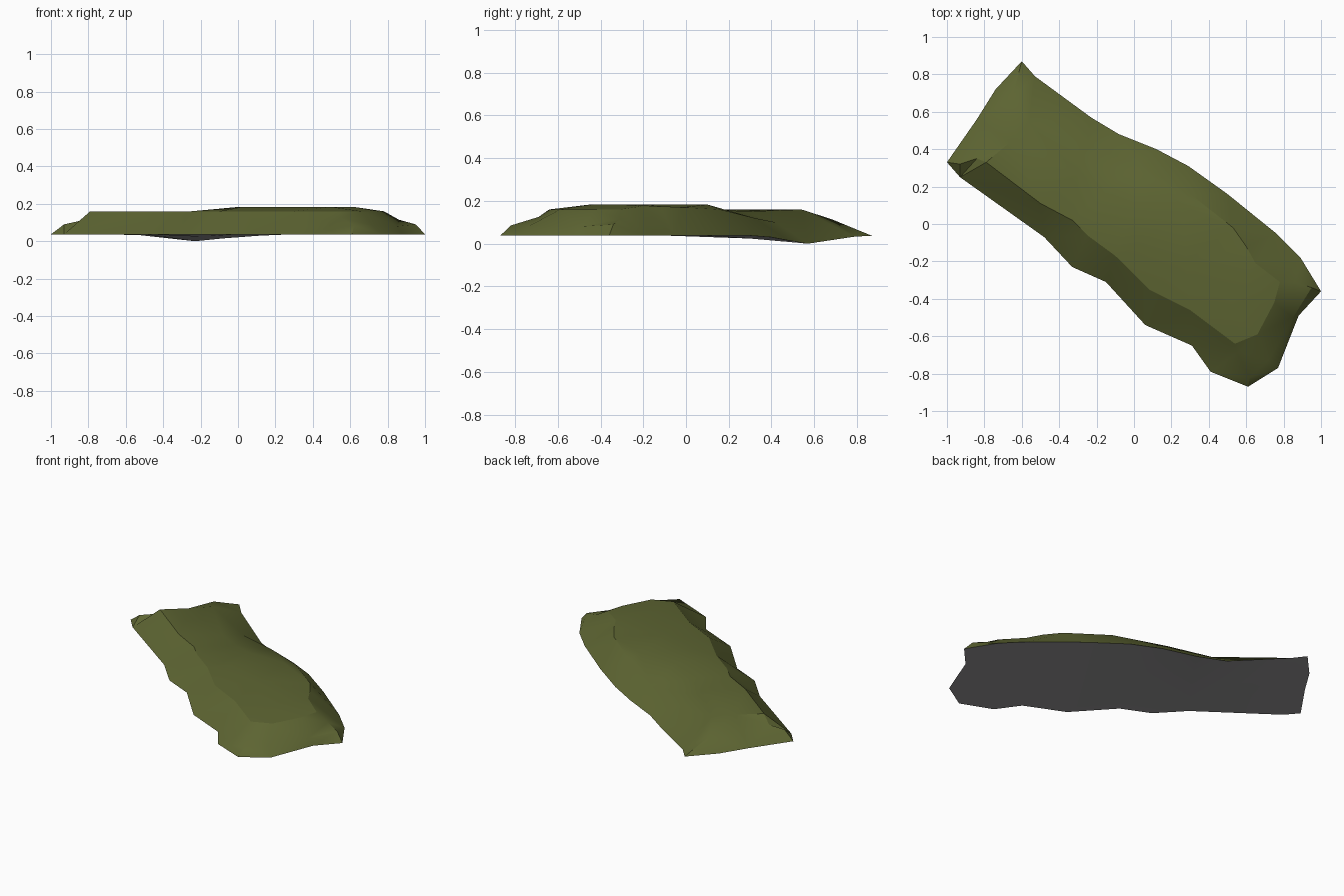
import bpy, bmesh, math
from mathutils import Vector
from mathutils.geometry import delaunay_2d_cdt

if "Cube" in bpy.data.objects:
    bpy.data.objects.remove(bpy.data.objects["Cube"])


def material(name, rgb):
    m = bpy.data.materials.new(name)
    m.diffuse_color = (*rgb, 1)
    m.use_nodes = True
    m.node_tree.nodes["Principled BSDF"].inputs["Base Color"].default_value = m.diffuse_color
    return m


green = material("moss green", (0.110, 0.129, 0.032))
grey = material("underside grey", (0.31, 0.305, 0.31))

# Outer edge of the slab, clockwise from the west tip
outline = [(-1, .33), (-.84, .56), (-.74, .72), (-.6, .87), (-.53, .79), (-.23, .57),
           (-.08, .48), (.12, .40), (.29, .31), (.50, .16), (.76, -.05), (.89, -.18),
           (1, -.36), (.88, -.49), (.77, -.77), (.61, -.87), (.41, -.79), (.31, -.65),
           (.06, -.54), (-.15, -.31), (-.33, -.23), (-.48, -.07), (-.93, .25)]
# The base is level except for a dip along the north edge
dip = {4: .033, 5: 0, 6: .015, 7: .03}
outer = [(x, y, dip.get(i, .037)) for i, (x, y) in enumerate(outline)]

# Crisp rim at the top of the south and east banks
rim = [(-.93, .32, .09), (-.84, .35, .11), (-.79, .33, .16), (-.5, .11, .16),
       (-.33, .02, .16), (-.25, -.06, .16), (-.1, -.17, .16), (.08, -.35, .16),
       (.30, -.46, .16), (.54, -.64, .16), (.66, -.59, .16), (.75, -.42, .16),
       (.78, -.31, .16), (.65, -.21, .175), (.60, -.12, .175), (.53, -.02, .17),
       (.30, .16, .16)]
# Plateau, swell and gentle north slope
plateau = [(0, .10, .183), (.26, .10, .183), (.02, -.12, .183), (.28, -.2, .183),
           (.5, -.45, .183), (.62, -.3, .183), (-.15, .18, .16), (-.3, .27, .15),
           (-.56, .54, .16), (-.66, .44, .16), (-.65, .68, .115), (-.25, .42, .10),
           (.02, .32, .12)]
# Step along the east bank
corners = [(.86, -.31, .115), (.95, -.34, .09), (.85, -.5, .08), (.72, -.73, .085),
           (.62, -.82, .085), (.55, -.69, .125)]
hollow = [(-.2, .3, .024), (-.5, .35, .037), (0, .1, .037)]


def sheet(bm, pts, edges, index, up):
    """Triangulate points inside the outline and add them as a surface."""
    flat = [Vector(p[:2]) for p in pts]
    n = len(outer)
    edges = [(i, (i + 1) % n) for i in range(n)] + edges
    co, _, faces, orig, _, _ = delaunay_2d_cdt(flat, edges, [], 1, 1e-5)
    vs = []
    for c, o in zip(co, orig):
        z = pts[o[0]][2] if o else .1
        vs.append(bm.verts.new((c.x, c.y, z)))
    for f in faces:
        face = bm.faces.new([vs[i] for i in f])
        face.normal_update()
        if (face.normal.z > 0) != up:
            face.normal_flip()
        face.material_index = index


bm = bmesh.new()
n = len(outer)
rim_edges = [(n + i, n + i + 1) for i in range(len(rim) - 1)] + [(0, n)]
c = n + len(rim) + len(plateau)
step_edges = [(c, n + 12), (c, c + 1), (c + 1, c + 2), (c + 2, c + 3),
              (c + 3, c + 4), (c + 4, c + 5), (c + 5, n + 9)]
sheet(bm, outer + rim + plateau + corners, rim_edges + step_edges, 0, True)
sheet(bm, outer + hollow, [], 1, False)
bmesh.ops.remove_doubles(bm, verts=bm.verts, dist=1e-4)

mesh = bpy.data.meshes.new("mossy_slab")
bm.to_mesh(mesh)
bm.free()
mesh.materials.append(green)
mesh.materials.append(grey)
slab = bpy.data.objects.new("mossy_slab", mesh)
bpy.context.collection.objects.link(slab)

# Smooth ground, sharp along the base edge and the rim
bpy.context.view_layer.objects.active = slab
slab.select_set(True)
bpy.ops.object.shade_smooth_by_angle(angle=math.radians(32))
rim_xy = {(round(x, 2), round(y, 2)) for x, y, z in rim}
for e in mesh.edges:
    ends = [mesh.vertices[v].co for v in e.vertices]
    pair = [(round(p.x, 2), round(p.y, 2)) for p in ends]
    if all(p in rim_xy for p in pair):
        e.use_edge_sharp = True
